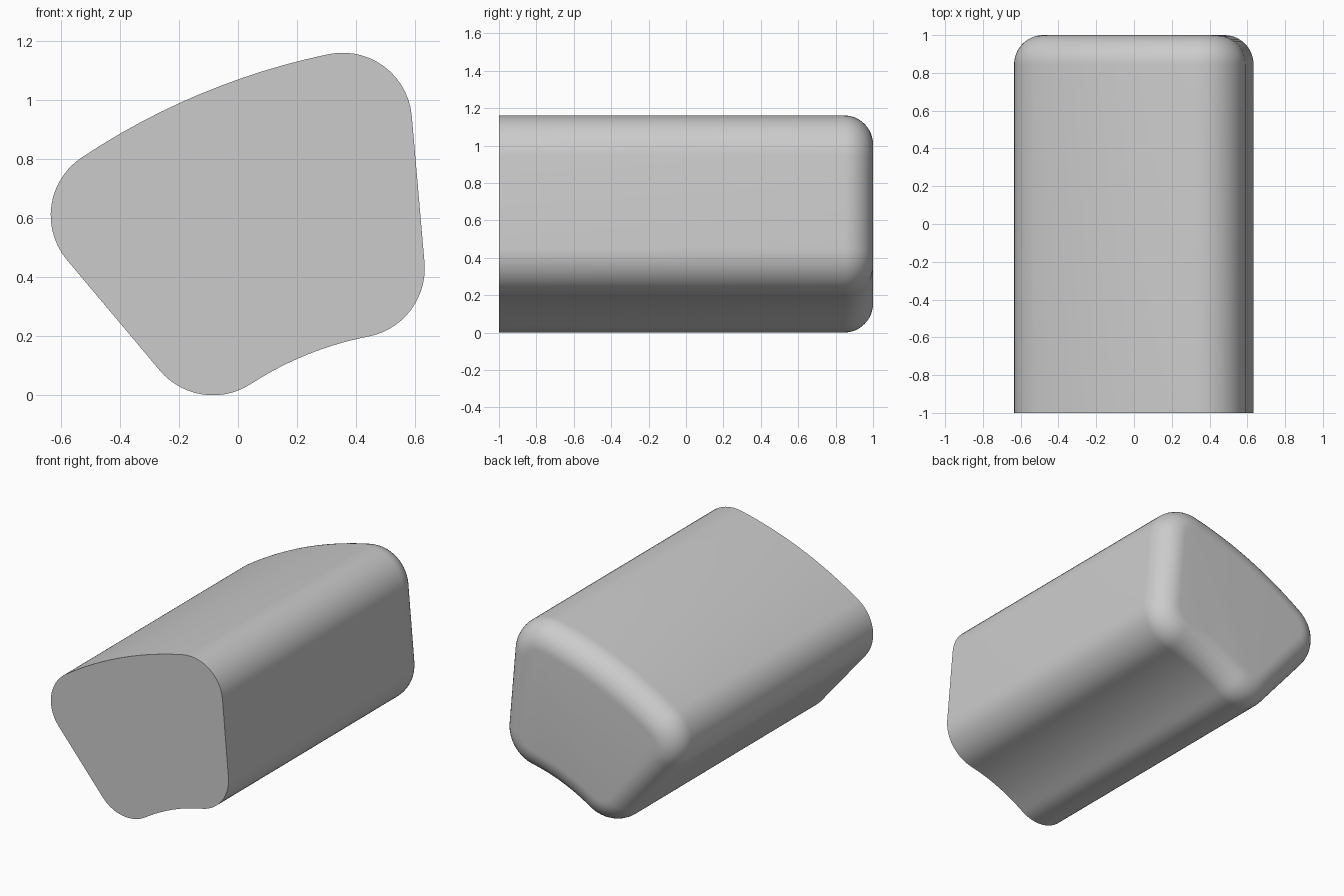
import bpy, bmesh, math
from mathutils import Vector

if "Cube" in bpy.data.objects:
    bpy.data.objects.remove(bpy.data.objects["Cube"])

RADIUS = 0.235    # corner radius of the cross-section
FILLET = 0.155    # rounding of the back rim
BOW = math.radians(11)

# Corner centres (x, z), counterclockwise, with the bow of the side that follows
corners = [((-0.085, 0.235), -BOW), ((0.398, 0.43), 0),
           ((0.355, 0.926), BOW), ((-0.40, 0.61), 0)]


def side(i, steps=12):
    """Centre-line points and outward angles along one side, bowed or straight."""
    a, bow = Vector(corners[i][0]), corners[i][1]
    b = Vector(corners[(i + 1) % len(corners)][0])
    d = (b - a).normalized()
    n = Vector((d.y, -d.x))
    base = math.atan2(n.y, n.x)
    if not bow:
        return [(a, base), (b, base)]
    radius = (b - a).length / 2 / math.sin(bow)
    result = []
    for k in range(steps + 1):
        t = bow * (2 * k / steps - 1)
        p = (a + b) / 2 + d * radius * math.sin(t) + n * radius * (math.cos(t) - math.cos(bow))
        result.append((p, base + t))
    return result


def section(steps=14):
    """Whole cross-section: each side followed by its corner arc."""
    sides = [side(i) for i in range(len(corners))]
    result = []
    for i, s in enumerate(sides):
        result += s
        centre, start = s[-1]
        sweep = (sides[(i + 1) % len(sides)][0][1] - start) % math.tau
        result += [(centre, start + sweep * k / steps) for k in range(1, steps)]
    return result


# Rings from the sharp front edge to the rounded back rim: (y, inset)
rings = [(-1, 0)]
for k in range(13):
    t = math.pi / 2 * k / 12
    rings.append((1 - FILLET + FILLET * math.sin(t), FILLET * (1 - math.cos(t))))

bm = bmesh.new()
outline = section()
loops = []
for y, inset in rings:
    r = RADIUS - inset
    loops.append([bm.verts.new((c.x + r * math.cos(a), y, c.y + r * math.sin(a)))
                  for c, a in outline])
for near, far in zip(loops, loops[1:]):
    for i in range(len(outline)):
        bm.faces.new((near[i - 1], near[i], far[i], far[i - 1]))
bm.faces.new(loops[0])
bm.faces.new(loops[-1])
bmesh.ops.recalc_face_normals(bm, faces=bm.faces)

mesh = bpy.data.meshes.new("rounded_block")
bm.to_mesh(mesh)
bm.free()
block = bpy.data.objects.new("rounded_block", mesh)
bpy.context.collection.objects.link(block)

# Plain grey material
grey = bpy.data.materials.new("light_grey")
grey.use_nodes = True
colour = (0.6, 0.6, 0.6, 1)
grey.diffuse_color = colour
grey.node_tree.nodes["Principled BSDF"].inputs["Base Color"].default_value = colour
mesh.materials.append(grey)

# Smooth sides with a crisp front edge
bpy.ops.object.select_all(action="DESELECT")
block.select_set(True)
bpy.context.view_layer.objects.active = block
bpy.ops.object.shade_smooth_by_angle(angle=math.radians(30))
